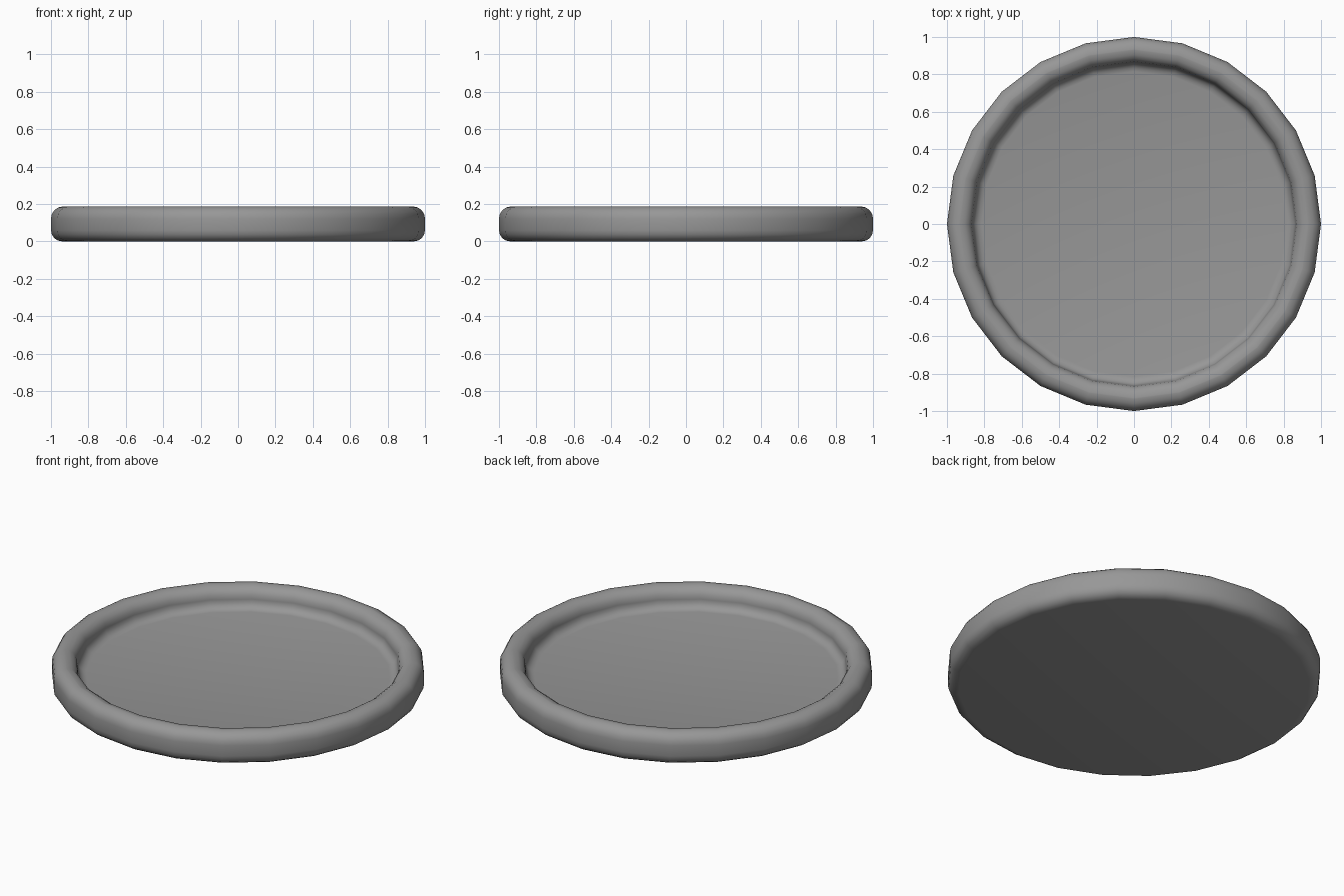
import bpy, bmesh
from math import cos, sin, pi, radians

if "Cube" in bpy.data.objects:
    bpy.data.objects.remove(bpy.data.objects["Cube"])

SIDES = 24

def arc(cx, cz, r, a0, a1, n=4):
    return [(cx + r * cos(radians(a0 + (a1 - a0) * i / n)),
             cz + r * sin(radians(a0 + (a1 - a0) * i / n))) for i in range(n + 1)]

# Tray cross-section (radius, height): base corner, rim top, inner wall, floor fillet
profile = (arc(0.94, 0.06, 0.06, -90, 0)
           + arc(0.935, 0.122, 0.065, 0, 90)
           + arc(0.93, 0.122, 0.065, 90, 180)
           + arc(0.815, 0.12, 0.05, 0, -90))

# Revolve the section around z
bm = bmesh.new()
rings = [[bm.verts.new((r * cos(2 * pi * k / SIDES), r * sin(2 * pi * k / SIDES), z))
          for k in range(SIDES)] for r, z in profile]
for a, b in zip(rings, rings[1:]):
    for k in range(SIDES):
        j = (k + 1) % SIDES
        bm.faces.new((a[k], a[j], b[j], b[k]))

# Flat underside and flat floor
bm.faces.new(rings[0][::-1])
bm.faces.new(rings[-1])
bmesh.ops.remove_doubles(bm, verts=bm.verts, dist=0.0001)

mesh = bpy.data.meshes.new("round_tray")
bm.to_mesh(mesh)
bm.free()
tray = bpy.data.objects.new("round_tray", mesh)
bpy.context.collection.objects.link(tray)

# Dark grey finish
grey = bpy.data.materials.new("dark_grey")
grey.diffuse_color = (0.31, 0.31, 0.31, 1)
grey.use_nodes = True
grey.node_tree.nodes["Principled BSDF"].inputs["Base Color"].default_value = grey.diffuse_color
mesh.materials.append(grey)

bpy.context.view_layer.objects.active = tray
tray.select_set(True)
bpy.ops.object.shade_smooth_by_angle(angle=radians(40))
